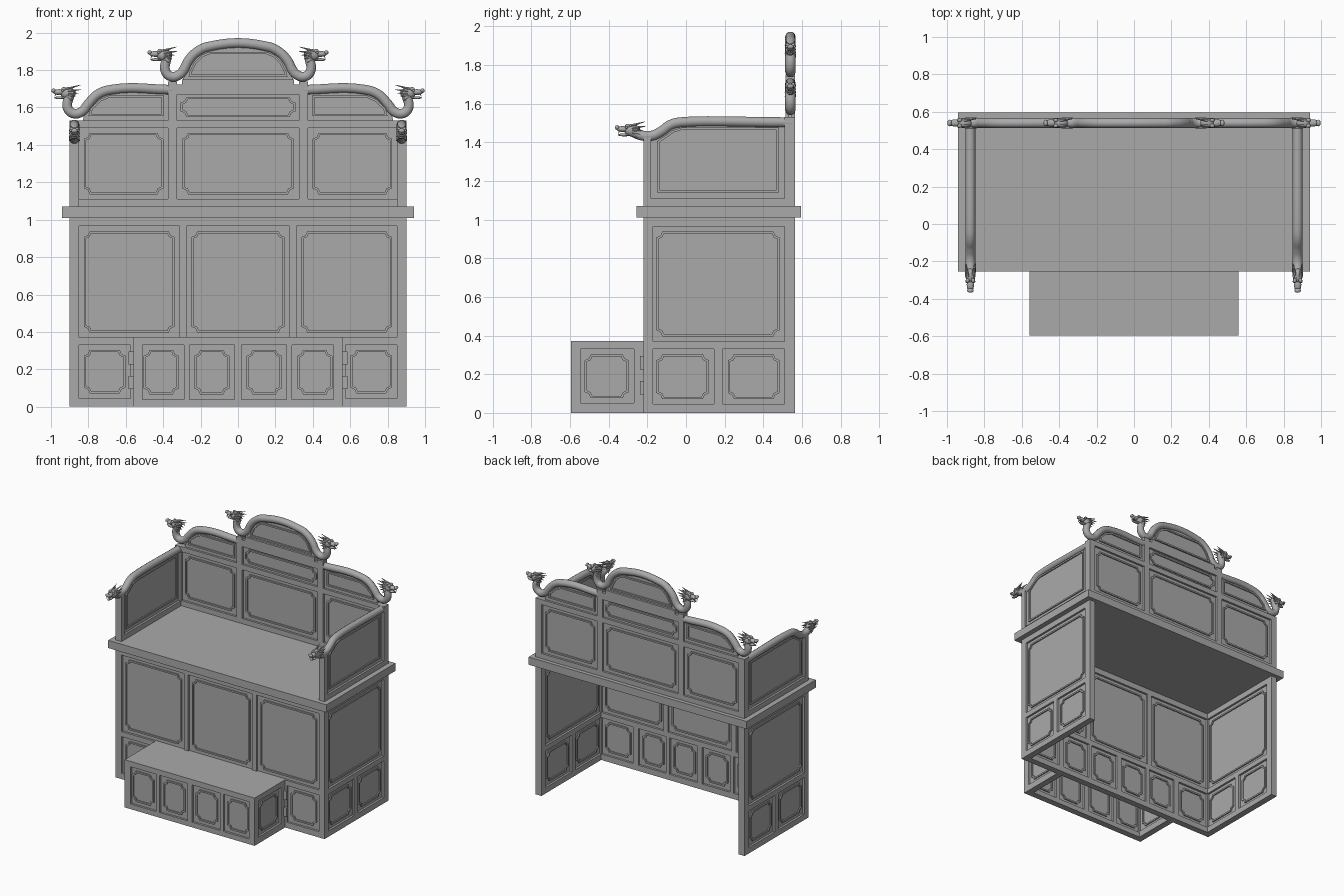
import bpy, bmesh
from math import radians
from mathutils import Matrix, Vector

old = bpy.data.objects.get("Cube")
if old:
    bpy.data.objects.remove(old)

grey = bpy.data.materials.new("stone grey")
grey.use_nodes = True
grey.diffuse_color = (0.4, 0.4, 0.4, 1)
grey.node_tree.nodes["Principled BSDF"].inputs["Base Color"].default_value = (0.4, 0.4, 0.4, 1)

T = 0.05                       # wall thickness
X, Y, Z = Vector((1, 0, 0)), Vector((0, 1, 0)), Vector((0, 0, 1))


def frame(origin, u, w):
    """Work plane: u along the wall, v up, w through the wall."""
    m = Matrix((u, Z, w)).transposed().to_4x4()
    m.translation = Vector(origin)
    return m


def finish(name, bm, m, smooth=False):
    bm.transform(m)
    bmesh.ops.recalc_face_normals(bm, faces=bm.faces[:])
    me = bpy.data.meshes.new(name)
    bm.to_mesh(me)
    bm.free()
    me.materials.append(grey)
    ob = bpy.data.objects.new(name, me)
    bpy.context.collection.objects.link(ob)
    if smooth:
        shade(ob)
    return ob


def shade(ob):
    bpy.ops.object.select_all(action='DESELECT')
    ob.select_set(True)
    bpy.context.view_layer.objects.active = ob
    bpy.ops.object.shade_smooth_by_angle(angle=radians(40))


def rect(u0, u1, v0, v1):
    return [(u0, v0), (u1, v0), (u1, v1), (u0, v1)]


def notched(u0, u1, v0, v1, c=0.032):
    """Rectangle with corners scooped inward."""
    k = c * 0.68
    return [(u0 + c, v0), (u1 - c, v0), (u1 - k, v0 + k), (u1, v0 + c),
            (u1, v1 - c), (u1 - k, v1 - k), (u1 - c, v1), (u0 + c, v1),
            (u0 + k, v1 - k), (u0, v1 - c), (u0, v0 + c), (u0 + k, v0 + k)]


def inset(poly, d):
    pts = [Vector(p) for p in poly]
    out = []
    for i, p in enumerate(pts):
        a = (p - pts[i - 1]).normalized()
        b = (pts[(i + 1) % len(pts)] - p).normalized()
        n, k = Vector((-a.y, a.x)), Vector((-b.y, b.x))
        out.append(tuple(p + (n + k) * d / (1 + n.dot(k))))
    return out


def slab(name, m, poly, w0=0.0, w1=T):
    bm = bmesh.new()
    f = bm.faces.new([bm.verts.new((u, v, w0)) for u, v in poly])
    r = bmesh.ops.extrude_face_region(bm, geom=[f])
    top = [e for e in r["geom"] if isinstance(e, bmesh.types.BMVert)]
    bmesh.ops.translate(bm, verts=top, vec=(0, 0, w1 - w0))
    return finish(name, bm, m)


def ring(name, m, poly, width=0.012, w0=0.007, w1=T - 0.007):
    bm = bmesh.new()
    inner = inset(poly, width)
    loops = [[bm.verts.new((u, v, w)) for u, v in p]
             for p, w in ((poly, w0), (inner, w0), (inner, w1), (poly, w1))]
    n = len(poly)
    for a, b in zip(loops, loops[1:] + loops[:1]):
        for i in range(n):
            j = (i + 1) % n
            bm.faces.new((a[i], a[j], b[j], b[i]))
    return finish(name, bm, m)


def panel(name, m, u0, u1, v0, v1, gap=0.026):
    slab(name + "_field", m, rect(u0, u1, v0, v1), 0.016, T - 0.016)
    ring(name + "_moulding", m, notched(u0 + gap, u1 - gap, v0 + gap, v1 - gap))


def grid(name, m, posts, rails):
    """Posts and rails given as (low, high) spans, with a panel in every opening."""
    lo, hi = rails[0][0], rails[-1][1]
    for a, b in posts:
        slab(name + "_post", m, rect(a, b, lo, hi))
    for (_, a), (b, _) in zip(posts, posts[1:]):
        for c, d in rails:
            slab(name + "_rail", m, rect(a, b, c, d))
        for (_, c), (d, _) in zip(rails, rails[1:]):
            panel(name + "_panel", m, a, b, c, d)


def tube(name, m, path, r=0.027):
    """Round rail through the points."""
    cu = bpy.data.curves.new(name, 'CURVE')
    cu.dimensions = '3D'
    cu.bevel_depth, cu.bevel_resolution, cu.resolution_u = r, 3, 6
    cu.use_fill_caps = True
    sp = cu.splines.new('BEZIER')
    sp.bezier_points.add(len(path) - 1)
    for bp, (u, v) in zip(sp.bezier_points, path):
        bp.co = m @ Vector((u, v, T / 2))
        bp.handle_left_type = bp.handle_right_type = 'AUTO'
    tmp = bpy.data.objects.new(name + "_path", cu)
    bpy.context.collection.objects.link(tmp)
    bpy.context.view_layer.update()
    dg = bpy.context.evaluated_depsgraph_get()
    me = bpy.data.meshes.new_from_object(tmp.evaluated_get(dg))
    bpy.data.objects.remove(tmp)
    me.materials.clear()
    me.materials.append(grey)
    ob = bpy.data.objects.new(name, me)
    bpy.context.collection.objects.link(ob)
    shade(ob)


def dragon_head(name, m, u, v):
    bm = bmesh.new()

    def blob(c, s):
        mat = Matrix.Translation(c) @ Matrix.Diagonal((*s, 1))
        bmesh.ops.create_icosphere(bm, subdivisions=2, radius=1, matrix=mat)

    def spike(a, b, r):
        a, b = Vector(a), Vector(b)
        d = b - a
        mat = Matrix.Translation((a + b) / 2) @ d.to_track_quat('Z', 'Y').to_matrix().to_4x4()
        bmesh.ops.create_cone(bm, cap_ends=True, segments=6, radius1=r, radius2=r * 0.15,
                              depth=d.length, matrix=mat)

    blob((-0.01, 0, 0), (0.042, 0.033, 0.027))            # skull
    blob((0.038, 0.006, 0), (0.034, 0.016, 0.02))         # snout
    blob((0.068, 0.014, 0), (0.012, 0.012, 0.018))        # nose
    blob((0.03, -0.024, 0), (0.036, 0.008, 0.016))        # lower jaw
    for s in (-1, 1):
        blob((0.014, 0.023, s * 0.015), (0.013, 0.01, 0.01))           # brow
        blob((0.02, 0.014, s * 0.02), (0.007, 0.007, 0.007))           # eye
        spike((0, 0.022, s * 0.012), (-0.075, 0.044, s * 0.022), 0.009)   # horn
        spike((0.055, -0.002, s * 0.013), (0.064, -0.02, s * 0.013), 0.004)  # fang
        for k in range(4):                                             # mane
            spike((-0.01, 0.012 - k * 0.012, s * 0.018),
                  (-0.078 + k * 0.014, 0.02 - k * 0.02, s * 0.028), 0.01)
    finish(name, bm, m @ Matrix.Translation((u, v, T / 2)), True)


# Main body: front wall, two side walls, deck
front = frame((0, -0.22, 0), X, Y)
ends = [(-0.9, -0.85), (0.85, 0.9)]
grid("body_front_upper", front, [ends[0], (-0.313, -0.275), (0.275, 0.313), ends[1]],
     [(0.33, 0.37), (0.965, 1.01)])
low_posts = [(-0.29, -0.26), (-0.02, 0.02), (0.26, 0.29)]
grid("body_front_lower", front, [ends[0], (-0.575, -0.53)] + low_posts + [(0.53, 0.575), ends[1]],
     [(0, 0.045), (0.33, 0.35)])
for s in (-1, 1):
    side = frame((s * 0.9, 0, 0), Y, X * -s)
    grid("body_side_upper", side, [(-0.22, -0.18), (0.51, 0.565)], [(0.33, 0.37), (0.965, 1.01)])
    grid("body_side_lower", side, [(-0.22, -0.18), (0.145, 0.19), (0.51, 0.565)],
         [(0, 0.045), (0.33, 0.35)])
slab("deck", frame((0, -0.255, 0), X, Y), rect(-0.94, 0.94, 1.01, 1.07), 0, 0.85)

# Step in front
grid("step_front", frame((0, -0.595, 0), X, Y), [(-0.56, -0.53)] + low_posts + [(0.53, 0.56)],
     [(0, 0.04), (0.33, 0.36)])
slab("step_top", frame((0, -0.595, 0), X, Y), rect(-0.56, 0.56, 0.355, 0.372), 0, 0.375)
for s in (-1, 1):
    grid("step_side", frame((s * 0.56, 0, 0), Y, X * -s), [(-0.595, -0.55), (-0.27, -0.22)],
         [(0, 0.05), (0.33, 0.36)])
    for z in (0.13, 0.26):
        slab("step_hinge", frame((s * 0.572, -0.238, 0), X, Y),
             rect(-0.013, 0.013, z - 0.035, z + 0.035), 0, 0.018)

# Backrest
back = frame((0, 0.515, 0), X, Y)
grid("back_lower", back, [ends[0], (-0.373, -0.325), (0.325, 0.373), ends[1]],
     [(1.07, 1.11), (1.49, 1.53)])
panel("back_middle", back, -0.325, 0.325, 1.53, 1.675, 0.018)
slab("back_middle_rail", back, rect(-0.325, 0.325, 1.67, 1.722))
crown = [(0.3, 1.72), (0.285, 1.80), (0.255, 1.86), (0.21, 1.905), (0.16, 1.925)]
crown = crown + [(-u, v) for u, v in reversed(crown)]
slab("crown_field", back, crown, 0.016, T - 0.016)
slab("crown_sill", back, rect(-0.3, 0.3, 1.72, 1.75))
ring("crown_moulding", back, inset([(u, max(v, 1.735)) for u, v in crown], 0.028))
tube("crown_rail", back, [(-0.29, 1.80), (-0.265, 1.85), (-0.22, 1.897), (-0.16, 1.925),
                          (0.16, 1.925), (0.22, 1.897), (0.265, 1.85), (0.29, 1.80)])
for s in (-1, 1):
    half = frame((0, 0.515, 0), X * s, Y)
    slab("back_tall_post", half, rect(0.325, 0.373, 1.53, 1.74))
    wing = [(0.373, 1.53), (0.83, 1.53), (0.81, 1.61), (0.75, 1.665), (0.69, 1.69), (0.373, 1.69)]
    slab("wing_field", half, wing, 0.016, T - 0.016)
    ring("wing_moulding", half, inset(wing, 0.024))
    tube("wing_rail", half, [(0.35, 1.695), (0.68, 1.695), (0.75, 1.67), (0.80, 1.62),
                             (0.835, 1.578), (0.88, 1.568), (0.912, 1.6), (0.9, 1.665)])
    dragon_head("wing_dragon_head", half, 0.918, 1.676)
    tube("crown_neck", half, [(0.285, 1.81), (0.31, 1.778), (0.355, 1.765), (0.388, 1.795),
                              (0.38, 1.87)])
    dragon_head("crown_dragon_head", half, 0.404, 1.88)

# Armrests
for s in (-1, 1):
    arm = frame((s * 0.9, 0, 0), -Y, X * -s)
    slab("arm_front_post", arm, rect(0.18, 0.22, 1.07, 1.43))
    slab("arm_back_post", arm, rect(-0.565, -0.51, 1.07, 1.53))
    slab("arm_bottom_rail", arm, rect(-0.51, 0.18, 1.07, 1.11))
    shape = [(-0.51, 1.11), (0.18, 1.11), (0.18, 1.42), (0.13, 1.455), (0.08, 1.49),
             (0.03, 1.505), (-0.51, 1.505)]
    slab("arm_field", arm, shape, 0.016, T - 0.016)
    ring("arm_moulding", arm, inset(shape, 0.03))
    tube("arm_rail", arm, [(-0.55, 1.503), (0.03, 1.503), (0.08, 1.49), (0.13, 1.455),
                           (0.18, 1.433), (0.23, 1.435), (0.28, 1.455)])
    dragon_head("arm_dragon_head", arm, 0.288, 1.462)
